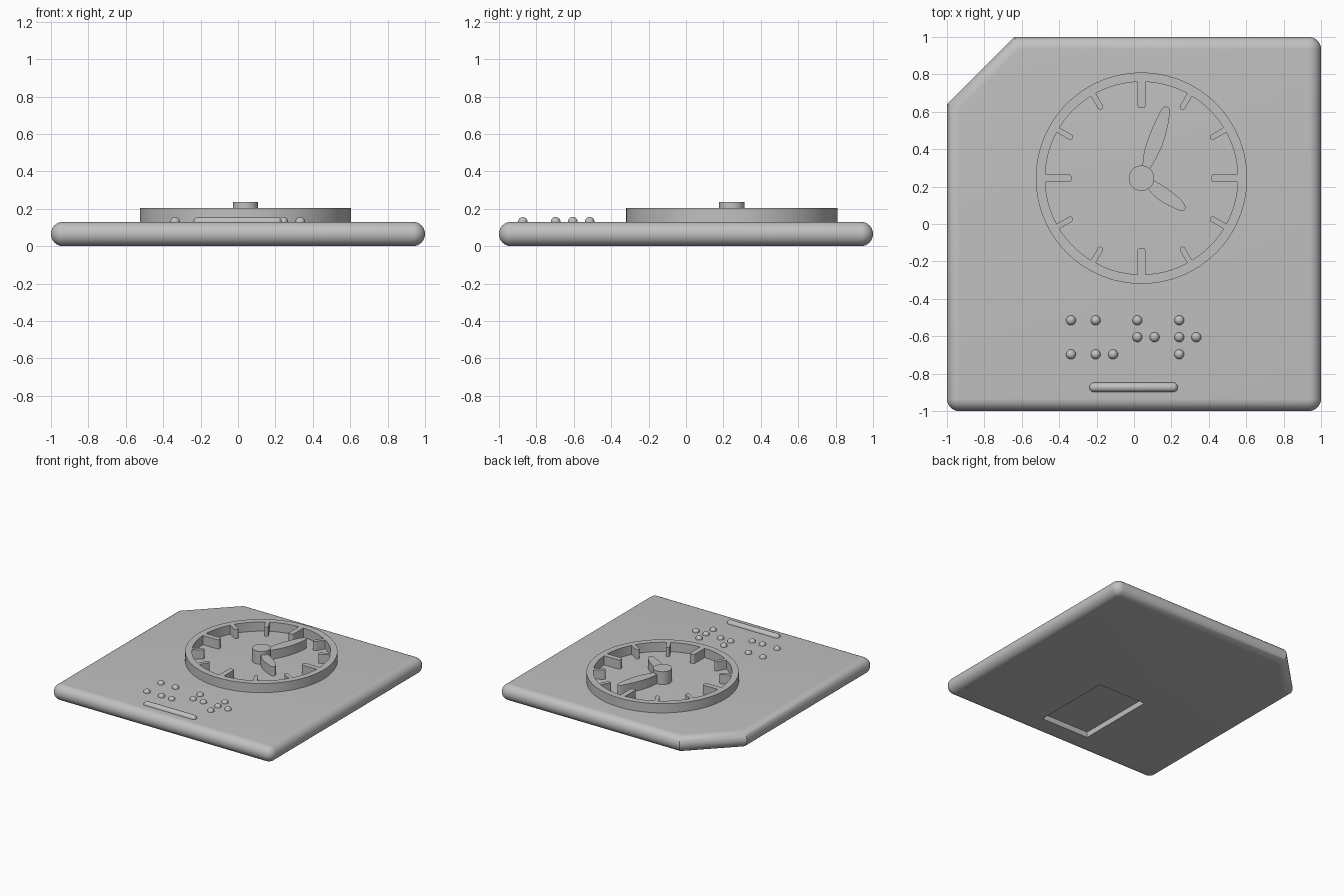
import bpy, bmesh, math
from mathutils import Matrix, Vector

cube = bpy.data.objects.get("Cube")
if cube:
    bpy.data.objects.remove(cube, do_unlink=True)

GREY = 0.53
mat = bpy.data.materials.new("plain grey")
mat.use_nodes = True
mat.diffuse_color = (GREY, GREY, GREY, 1)
mat.node_tree.nodes["Principled BSDF"].inputs["Base Color"].default_value = (GREY, GREY, GREY, 1)

TOP = 0.13                 # top of the plate
R = TOP / 2                # fully rounded rim
CX, CY = 0.04, 0.245       # dial centre
DIAL_TOP = 0.205
SINK = TOP - 0.01          # raised parts start just inside the plate


def finish(name, bm, angle=30):
    bmesh.ops.remove_doubles(bm, verts=bm.verts, dist=1e-5)
    bmesh.ops.recalc_face_normals(bm, faces=bm.faces)
    mesh = bpy.data.meshes.new(name)
    bm.to_mesh(mesh)
    bm.free()
    mesh.materials.append(mat)
    ob = bpy.data.objects.new(name, mesh)
    bpy.context.collection.objects.link(ob)
    smooth(ob, angle)
    return ob


def smooth(ob, angle=30):
    bpy.ops.object.select_all(action='DESELECT')
    ob.select_set(True)
    bpy.context.view_layer.objects.active = ob
    bpy.ops.object.shade_smooth_by_angle(angle=math.radians(angle))


def loft(bm, loops, closed=False):
    """Skin a list of equal point loops; cap the ends or close the section."""
    rows = [[bm.verts.new(p) for p in loop] for loop in loops]
    n = len(rows[0])
    pairs = list(zip(rows, rows[1:])) + ([(rows[-1], rows[0])] if closed else [])
    for a, b in pairs:
        for i in range(n):
            j = (i + 1) % n
            bm.faces.new((a[i], a[j], b[j], b[i]))
    if not closed:
        bm.faces.new(rows[0])
        bm.faces.new(rows[-1])


def prism(name, pts, z0, z1):
    bm = bmesh.new()
    loft(bm, [[(x, y, z) for x, y in pts] for z in (z0, z1)])
    return finish(name, bm)


def circle(r, n=128, z=None):
    pts = [(CX + r * math.cos(t * math.tau / n), CY + r * math.sin(t * math.tau / n)) for t in range(n)]
    return pts if z is None else [(x, y, z) for x, y in pts]


def smooth_outline(pts, steps=6):
    """Closed Catmull-Rom curve through the points."""
    p = [Vector(q) for q in pts]
    n, out = len(p), []
    for i in range(n):
        a, b, c, d = p[i - 1], p[i], p[(i + 1) % n], p[(i + 2) % n]
        for s in range(steps):
            t = s / steps
            out.append(tuple(0.5 * (2 * b + (c - a) * t + (2 * a - 5 * b + 4 * c - d) * t ** 2
                                    + (3 * b - a - 3 * c + d) * t ** 3)))
    return out


# Plate: rounded rim, three round corners and one cut corner
def plate_loop(d, z, steps=8):
    e = 1 - R
    pts = []
    for k, (sx, sy) in enumerate([(-1, -1), (1, -1), (1, 1)]):
        for s in range(steps + 1):
            a = math.pi + (k + s / steps) * math.pi / 2
            pts.append((sx * e + d * math.cos(a), sy * e + d * math.sin(a), z))
    miter = 0.64 - math.tan(math.pi / 8) * (R - d)
    pts += [(-miter, e + d, z), (-e - d, miter, z)]
    return pts


bm = bmesh.new()
angles = [math.pi * (i / 16 - 0.5) for i in range(17)]
loft(bm, [plate_loop(R * math.cos(a), R + R * math.sin(a)) for a in angles])
plate = finish("plate", bm)

# Rectangular recess underneath
cutter = prism("recess_cutter", [(-0.225, -0.81), (0.205, -0.81), (0.205, -0.15), (-0.225, -0.15)], -0.1, 0.045)
cutter.hide_render = True
cut = plate.modifiers.new("recess", 'BOOLEAN')
cut.operation = 'DIFFERENCE'
cut.solver = 'EXACT'
cut.object = cutter
bpy.context.view_layer.objects.active = plate
bpy.ops.object.modifier_apply(modifier=cut.name)
bpy.data.objects.remove(cutter, do_unlink=True)
smooth(plate)

# Dial ring
bm = bmesh.new()
section = [(0.565, SINK), (0.565, DIAL_TOP), (0.515, DIAL_TOP), (0.515, SINK)]
loft(bm, [circle(r, z=z) for r, z in section], closed=True)
finish("dial_ring", bm)

# Hour markers: round-ended bars pointing inward, longer at the quarters
for h in range(12):
    quarter = h % 3 == 0
    inner, w, c = (0.375, 0.021, 0.012) if quarter else (0.425, 0.015, 0.015)
    bar = [(0.53, -w), (0.53, w)]
    for sign in (1, -1):
        for s in range(7):
            a = math.pi / 2 * (s if sign > 0 else 6 - s) / 6
            bar.append((inner + c - c * math.sin(a), sign * (w - c + c * math.cos(a))))
    turn = Matrix.Rotation(h * math.pi / 6, 2)
    pts = [tuple(turn @ Vector(p) + Vector((CX, CY))) for p in bar]
    prism(f"hour_marker_{h + 1}", pts, SINK, DIAL_TOP)

# Hands and hub
long_hand = [(CX, CY), (0.045, 0.31), (0.06, 0.41), (0.11, 0.54), (0.152, 0.618), (0.172, 0.627),
             (0.19, 0.608), (0.18, 0.52), (0.147, 0.41), (0.088, 0.3)]
short_hand = [(CX, CY), (0.104, 0.234), (0.19, 0.18), (0.254, 0.127), (0.275, 0.09), (0.26, 0.07),
              (0.217, 0.084), (0.136, 0.127), (0.072, 0.19)]
prism("long_hand", smooth_outline(long_hand), SINK, DIAL_TOP)
prism("short_hand", smooth_outline(short_hand), SINK, DIAL_TOP)
prism("hub", circle(0.068, 48), SINK, 0.235)


def keep_above(bm):
    bmesh.ops.bisect_plane(bm, geom=bm.verts[:] + bm.edges[:] + bm.faces[:], plane_co=(0, 0, TOP - 0.002),
                           plane_no=(0, 0, 1), clear_inner=True)


# Raised dots: columns of x, each with its rows of y
HI, MID, LO = -0.515, -0.605, -0.697
dots = {-0.337: (HI, LO), -0.205: (HI, LO), -0.112: (LO,), 0.018: (HI, MID),
        0.11: (MID,), 0.242: (HI, MID, LO), 0.333: (MID,)}
for i, (x, rows) in enumerate(dots.items()):
    for j, y in enumerate(rows):
        bm = bmesh.new()
        bmesh.ops.create_uvsphere(bm, u_segments=24, v_segments=16, radius=0.026,
                                  matrix=Matrix.Translation((x, y, TOP)))
        keep_above(bm)
        finish(f"raised_dot_{i + 1}_{j + 1}", bm)

# Raised bar near the front edge
bm = bmesh.new()
bmesh.ops.create_cube(bm, size=1, matrix=Matrix.Translation((-0.002, -0.873, TOP)) @ Matrix.Diagonal((0.472, 0.05, 0.05, 1)))
bmesh.ops.bevel(bm, geom=bm.edges[:], offset=0.024, segments=6, profile=0.5, affect='EDGES')
keep_above(bm)
finish("raised_bar", bm)
